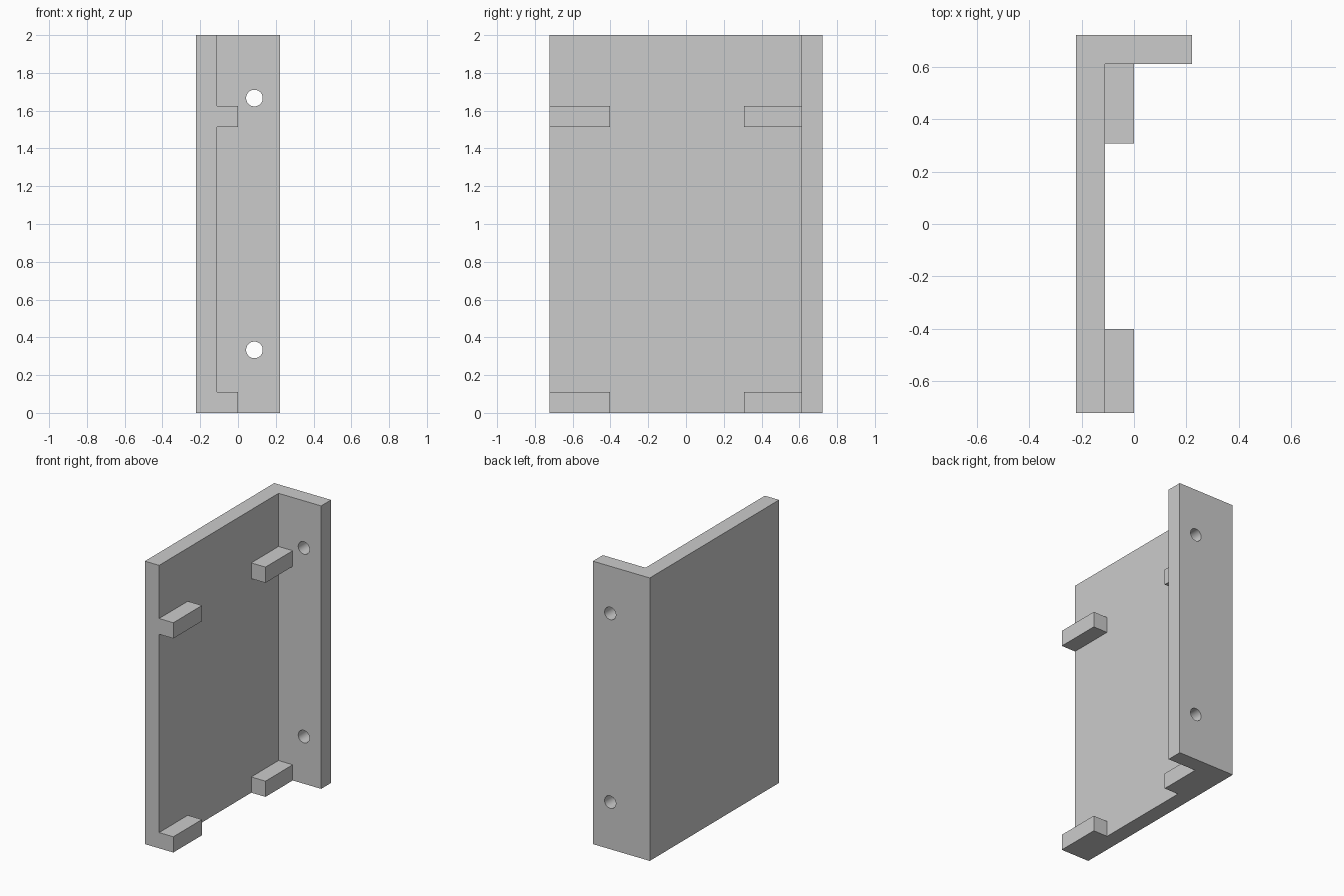
import bpy
import bmesh

if "Cube" in bpy.data.objects:
    bpy.data.objects.remove(bpy.data.objects["Cube"])

U = 1 / 18            # base unit: the walls are 2U thick
HEIGHT = 2.0
X_BACK, X_WALL, X_FLANGE = -4 * U, -2 * U, 4 * U
Y_END, Y_INNER = 13 * U, 11 * U


def add_object(name, bm):
    bmesh.ops.recalc_face_normals(bm, faces=bm.faces)
    mesh = bpy.data.meshes.new(name)
    bm.to_mesh(mesh)
    bm.free()
    obj = bpy.data.objects.new(name, mesh)
    bpy.context.collection.objects.link(obj)
    return obj


def prism(name, outline, z0, z1):
    """Extrude an XY outline upwards from z0 to z1."""
    bm = bmesh.new()
    face = bm.faces.new([bm.verts.new((x, y, z0)) for x, y in outline])
    top = bmesh.ops.extrude_face_region(bm, geom=[face])["geom"]
    verts = [v for v in top if isinstance(v, bmesh.types.BMVert)]
    bmesh.ops.translate(bm, verts=verts, vec=(0, 0, z1 - z0))
    return add_object(name, bm)


def activate(obj):
    bpy.ops.object.select_all(action='DESELECT')
    obj.select_set(True)
    bpy.context.view_layer.objects.active = obj


# L-shaped bracket: wide back plate with a mounting flange
bracket = prism("bracket", [
    (X_BACK, -Y_END), (X_WALL, -Y_END), (X_WALL, Y_INNER),
    (X_FLANGE, Y_INNER), (X_FLANGE, Y_END), (X_BACK, Y_END)], 0, HEIGHT)

# Two screw holes through the flange
for z in (HEIGHT / 6, HEIGHT * 5 / 6):
    bpy.ops.mesh.primitive_cylinder_add(
        vertices=48, radius=0.044, depth=0.3,
        location=(0.087, 12 * U, z), rotation=(1.5707963, 0, 0))
    cutter = bpy.context.object
    cutter.name = "hole_cutter"
    cutter.hide_render = True
    mod = bracket.modifiers.new("screw_hole", 'BOOLEAN')
    mod.operation = 'DIFFERENCE'
    mod.solver = 'EXACT'
    mod.object = cutter
    activate(bracket)
    bpy.ops.object.modifier_apply(modifier=mod.name)
    bpy.data.objects.remove(cutter)
bpy.ops.object.shade_smooth_by_angle()

# Four support ledges: lower and upper, at the flange and at the open edge
for level, z in (("lower", 0), ("upper", 1.513)):
    for side, y0, y1 in (("open", -Y_END, -0.402), ("flange", 0.307, Y_INNER)):
        prism(f"{level}_{side}_ledge",
              [(X_WALL, y0), (0, y0), (0, y1), (X_WALL, y1)], z, z + 2 * U)
